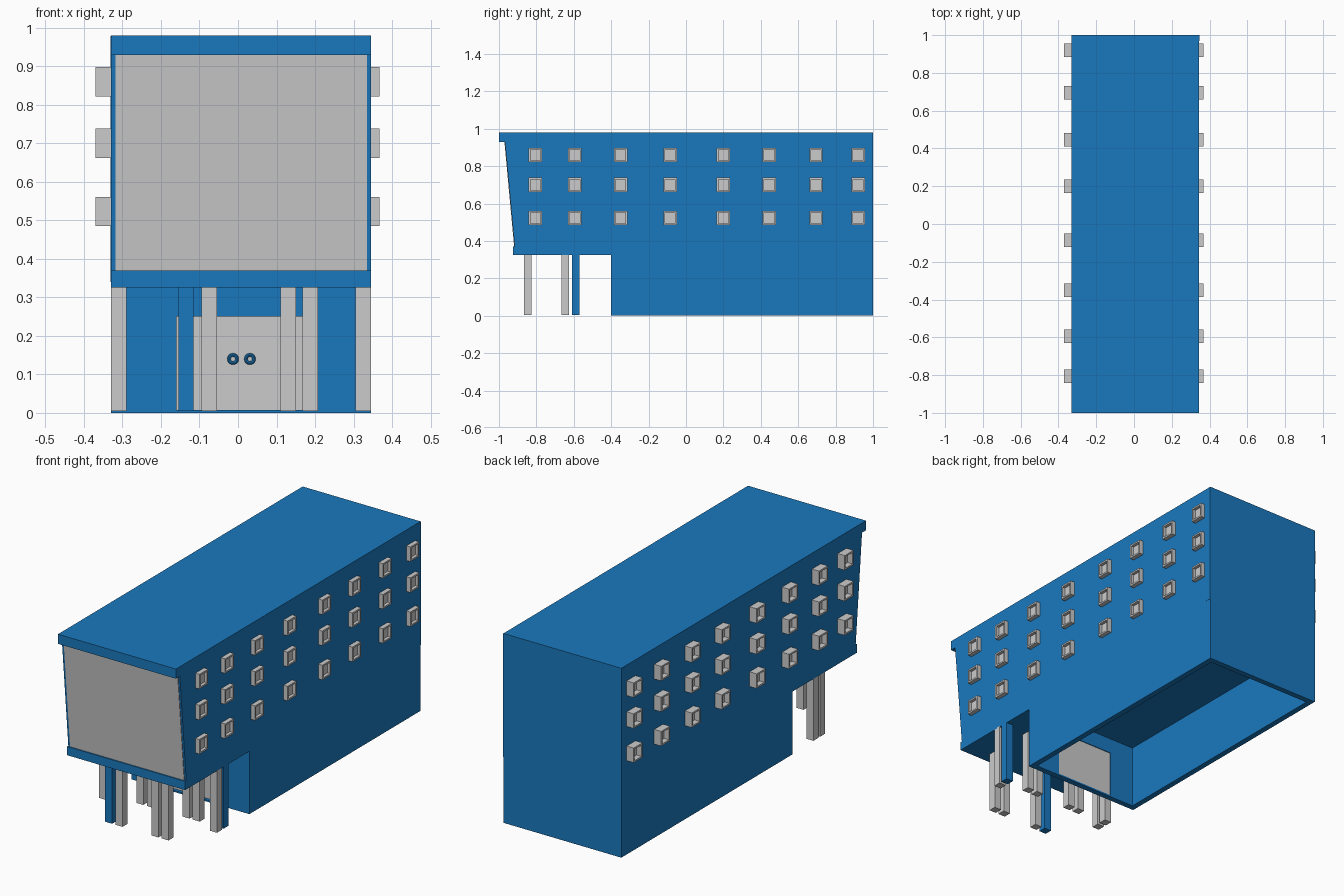
import bpy, bmesh, math

if "Cube" in bpy.data.objects:
    bpy.data.objects.remove(bpy.data.objects["Cube"])

blue = bpy.data.materials.new("blue_paint")
blue.diffuse_color = (0.01, 0.19, 0.52, 1)
blue.use_nodes = True
blue.node_tree.nodes["Principled BSDF"].inputs["Base Color"].default_value = blue.diffuse_color

X0, X1 = -0.33, 0.345        # side walls of the building
FRONT, BACK = -0.40, 1.0     # ground floor extent
FLOOR = 0.33                 # underside of the upper storeys
WALL = 0.03


def finish(name, bm, mat=None):
    bmesh.ops.recalc_face_normals(bm, faces=bm.faces[:])
    me = bpy.data.meshes.new(name)
    bm.to_mesh(me)
    bm.free()
    ob = bpy.data.objects.new(name, me)
    bpy.context.collection.objects.link(ob)
    if mat:
        me.materials.append(mat)
    return ob


def prism(name, profile, x0, x1, mat=None):
    """Extrude a (y, z) side profile across x."""
    bm = bmesh.new()
    face = bm.faces.new([bm.verts.new((x0, y, z)) for y, z in profile])
    ext = bmesh.ops.extrude_face_region(bm, geom=[face])
    for v in ext["geom"]:
        if isinstance(v, bmesh.types.BMVert):
            v.co.x = x1
    return finish(name, bm, mat)


def box(name, x0, x1, y0, y1, z0, z1, mat=None):
    return prism(name, [(y0, z0), (y1, z0), (y1, z1), (y0, z1)], x0, x1, mat)


# Upper storeys with sloping front and projecting lips
prism("upper_storeys", [(-0.925, 0.325), (FRONT, 0.325), (FRONT, FLOOR), (BACK, FLOOR),
                        (BACK, 0.98), (-1.0, 0.98), (-1.0, 0.93), (-0.968, 0.93),
                        (-0.916, 0.37), (-0.925, 0.37)], X0, X1, blue)
prism("front_panel", [(-0.919, 0.37), (-0.90, 0.37), (-0.95, 0.93), (-0.971, 0.93)],
      -0.318, 0.335)
box("back_panel", X0 - 0.001, X1 + 0.001, 0.97, BACK, 0.34, 0.979, blue)

# Ground floor: open-bottomed walls around a doorway
D0, D1, DTOP = -0.16, 0.175, 0.25
box("left_wall", X0, X0 + WALL, FRONT, BACK, 0, FLOOR, blue)
box("right_wall", X1 - WALL, X1, FRONT, BACK, 0, FLOOR, blue)
box("back_wall", X0 + WALL, X1 - WALL, BACK - WALL, BACK, 0, FLOOR, blue)
box("front_wall_left", X0 + WALL, D0, FRONT, FRONT + WALL, 0, FLOOR, blue)
box("front_wall_right", D1, X1 - WALL, FRONT, FRONT + WALL, 0, FLOOR, blue)
box("door_lintel", D0, D1, FRONT, FRONT + WALL, DTOP, FLOOR, blue)
box("door_sill", D0, D1, FRONT, FRONT + WALL, 0, 0.008, blue)

# Double doors with ring handles
MID = (D0 + D1) / 2
for side, a, b, hx in (("left", D0, MID - 0.002, -0.013), ("right", MID + 0.002, D1, 0.031)):
    box(side + "_door", a, b, -0.384, -0.374, 0.008, DTOP)
    bpy.ops.mesh.primitive_torus_add(major_radius=0.0105, minor_radius=0.0045,
                                     major_segments=24, minor_segments=8,
                                     location=(hx, -0.388, 0.14),
                                     rotation=(math.pi / 2, 0, 0))
    handle = bpy.context.object
    handle.name = side + "_door_handle"
    handle.data.materials.append(blue)
    bpy.ops.object.shade_smooth_by_angle()
box("door_seam", MID - 0.002, MID + 0.002, -0.381, -0.376, 0.008, DTOP)

# Square columns under the overhang: (x, y, material)
columns = [(-0.31, -0.645, None), (0.325, -0.645, None),
           (-0.31, -0.59, None), (0.325, -0.59, blue)]
for x in (-0.135, -0.075, 0.13, 0.188):
    columns.append((x, -0.845, blue if x == -0.135 else None))
    columns.append((x, -0.59, None))
for i, (x, y, mat) in enumerate(columns):
    box(f"column_{i + 1}", x - 0.02, x + 0.02, y - 0.02, y + 0.02, 0.005, FLOOR, mat)


def window(name, y, z, wall_x, outer_x, pane_x):
    """Projecting box whose outer face is inset and pushed back to a pane."""
    ob = box(name, wall_x, outer_x, y - 0.036, y + 0.036, z - 0.038, z + 0.038)
    bm = bmesh.new()
    bm.from_mesh(ob.data)
    bm.faces.ensure_lookup_table()
    outer = max(bm.faces, key=lambda f: abs(f.calc_center_median().x))
    bmesh.ops.inset_individual(bm, faces=[outer], thickness=0.012)
    ext = bmesh.ops.extrude_discrete_faces(bm, faces=[outer])
    for v in ext["faces"][0].verts:
        v.co.x = pane_x
    bm.to_mesh(ob.data)
    bm.free()


# Three rows of windows on both long sides
for row, z in enumerate((0.523, 0.70, 0.86)):
    for col, y in enumerate((-0.805, -0.595, -0.35, -0.085, 0.20, 0.445, 0.695, 0.92)):
        window(f"right_window_{row}_{col}", y, z, X1 - 0.005, 0.368, 0.352)
        window(f"left_window_{row}_{col}", y, z, X0 + 0.005, -0.37, -0.342)
